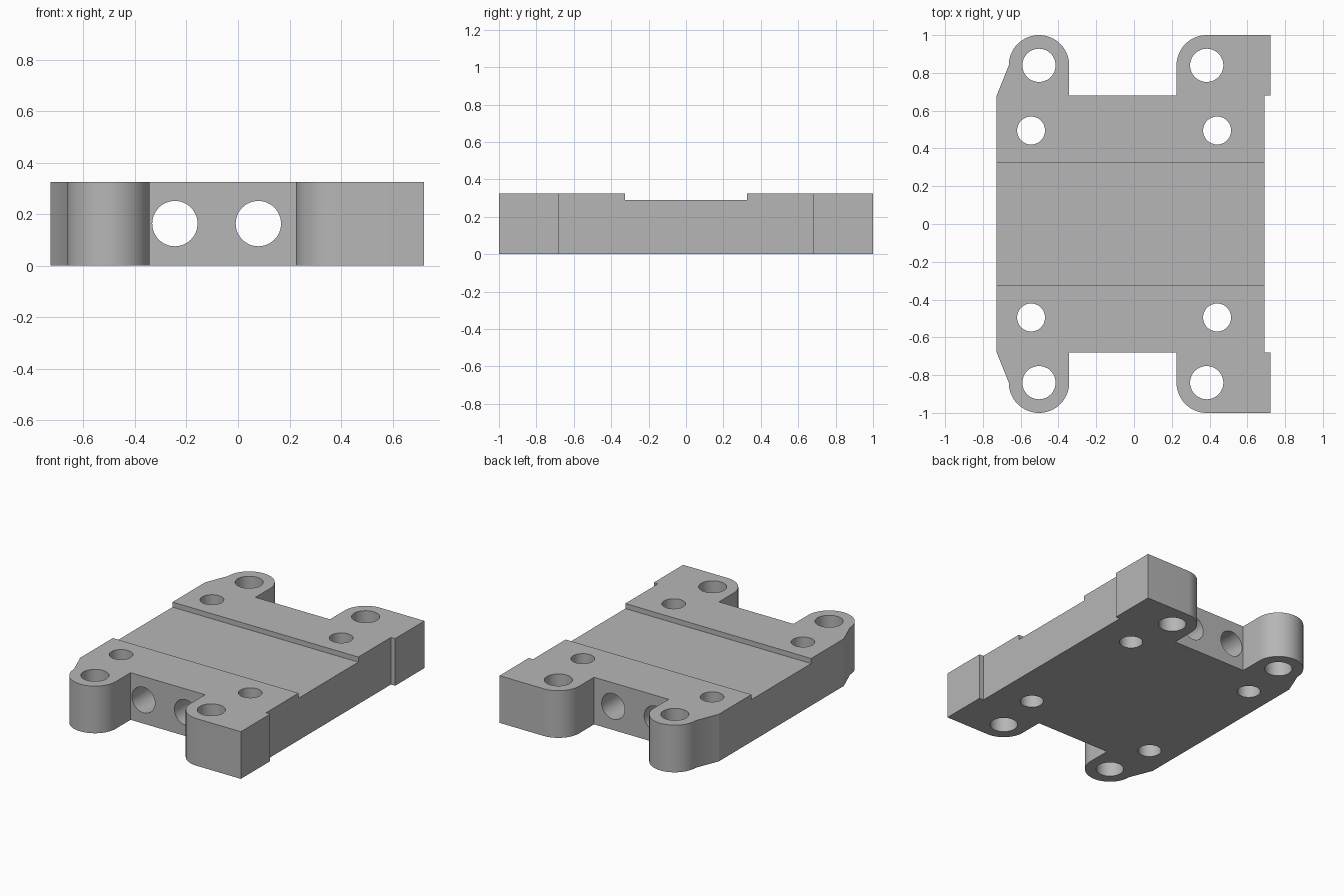
import bpy, bmesh
from math import cos, sin, pi, radians
from mathutils import Matrix, Vector

cube = bpy.data.objects.get("Cube")
if cube:
    bpy.data.objects.remove(cube, do_unlink=True)

HEIGHT = 0.325
LUG_Y, LUG_R = 0.84, 0.16
LEFT_X, RIGHT_X = -0.503, 0.385

grey = bpy.data.materials.new("plain grey")
grey.use_nodes = True
colour = (0.47, 0.47, 0.47, 1)
grey.diffuse_color = colour
grey.node_tree.nodes["Principled BSDF"].inputs["Base Color"].default_value = colour


def make_object(name, bm):
    bmesh.ops.recalc_face_normals(bm, faces=bm.faces)
    mesh = bpy.data.meshes.new(name)
    bm.to_mesh(mesh)
    bm.free()
    mesh.materials.append(grey)
    obj = bpy.data.objects.new(name, mesh)
    bpy.context.scene.collection.objects.link(obj)
    return obj


def arc(cx, cy, r, start, end, steps):
    angles = [start + (end - start) * i / steps for i in range(steps + 1)]
    return [(cx + r * cos(a), cy + r * sin(a)) for a in angles]


def cylinder(name, centre, radius, depth, along_y=False):
    bm = bmesh.new()
    turn = Matrix.Rotation(pi / 2 if along_y else 0, 4, "X")
    bmesh.ops.create_cone(bm, cap_ends=True, segments=48, radius1=radius,
                          radius2=radius, depth=depth,
                          matrix=Matrix.Translation(Vector(centre)) @ turn)
    return make_object(name, bm)


# Block outline: rear half, then its mirror image at the front
half = [(-0.727, 0.68)]
half += arc(LEFT_X, LUG_Y, LUG_R, pi, 0, 32)
half += [(-0.343, 0.68), (0.225, 0.68)]
half += arc(RIGHT_X, LUG_Y, LUG_R, pi, pi / 2, 16)
half += [(0.722, 1), (0.722, 0.68), (0.69, 0.68)]
outline = half + [(x, -y) for x, y in reversed(half)]

bm = bmesh.new()
base = bm.faces.new([bm.verts.new((x, y, 0)) for x, y in outline])
grown = bmesh.ops.extrude_face_region(bm, geom=[base])
top = [v for v in grown["geom"] if isinstance(v, bmesh.types.BMVert)]
bmesh.ops.translate(bm, verts=top, vec=(0, 0, HEIGHT))
block = make_object("mounting_block", bm)

# Shallow channel across the top
bm = bmesh.new()
bmesh.ops.create_cube(bm, size=1)
bmesh.ops.scale(bm, verts=bm.verts, vec=(2, 0.65, 0.2))
bmesh.ops.translate(bm, verts=bm.verts, vec=(0, 0, 0.39))
cutters = [make_object("channel_cutter", bm)]

# Vertical lug holes and smaller inner holes
for side in (-1, 1):
    for x, y, r in ((LEFT_X, LUG_Y, 0.088), (RIGHT_X, LUG_Y, 0.088),
                    (-0.545, 0.495, 0.074), (0.44, 0.495, 0.074)):
        cutters.append(cylinder("bolt_hole_cutter", (x, side * y, HEIGHT / 2), r, 1))

# Two long bores from front to back
for x in (-0.245, 0.079):
    cutters.append(cylinder("bore_cutter", (x, 0, 0.163), 0.088, 3, along_y=True))

for cutter in cutters:
    cutter.hide_render = True
    mod = block.modifiers.new(cutter.name, "BOOLEAN")
    mod.operation = "DIFFERENCE"
    mod.solver = "EXACT"
    mod.object = cutter

# Bake the cuts and discard the cutters
graph = bpy.context.evaluated_depsgraph_get()
cut_mesh = bpy.data.meshes.new_from_object(block.evaluated_get(graph))
block.modifiers.clear()
block.data = cut_mesh
for cutter in cutters:
    bpy.data.objects.remove(cutter, do_unlink=True)

# Smooth the round walls, keep the machined edges crisp
bpy.ops.object.select_all(action="DESELECT")
block.select_set(True)
bpy.context.view_layer.objects.active = block
bpy.ops.object.shade_smooth_by_angle(angle=radians(20))
